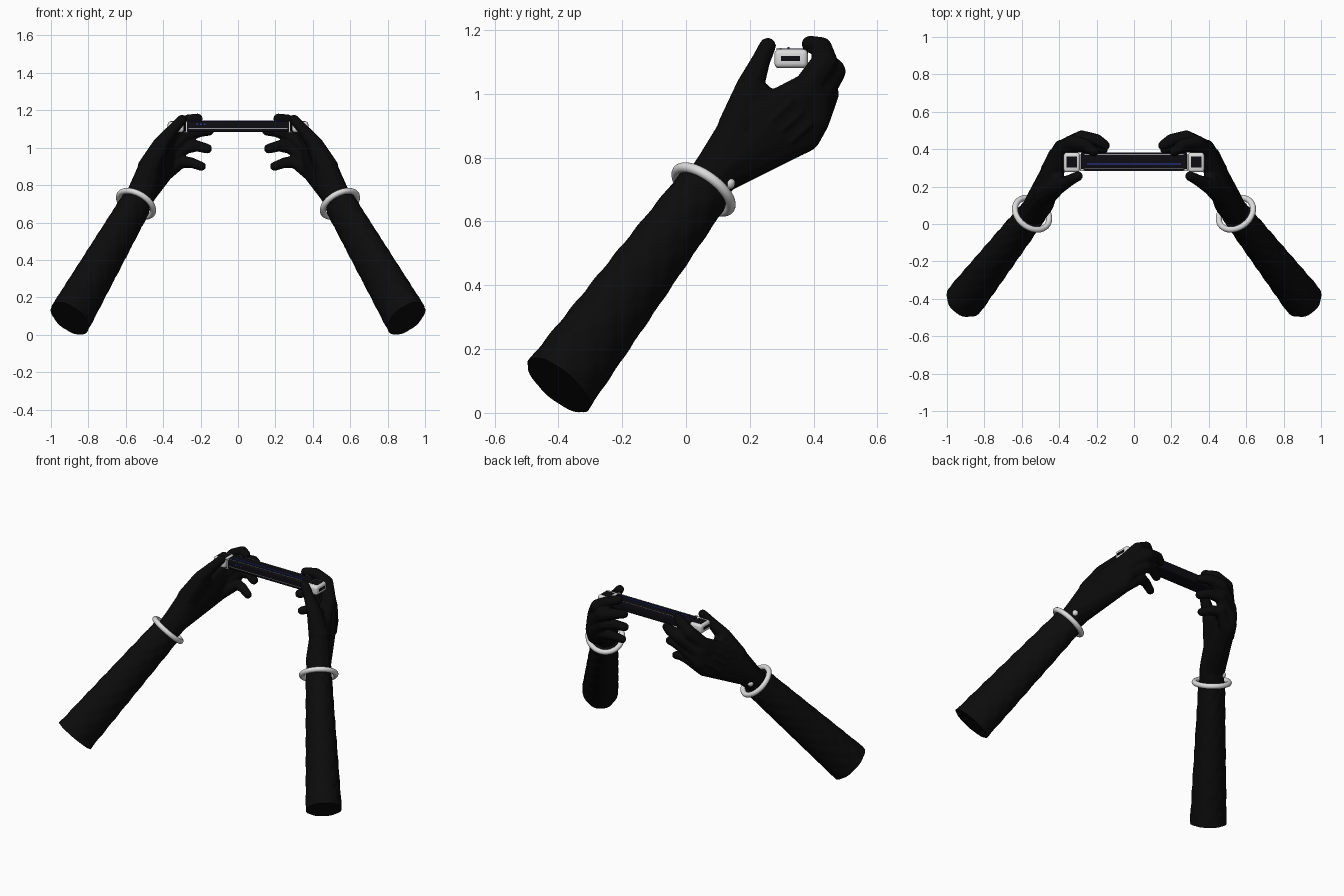
import bpy, bmesh, math
from mathutils import Vector, Matrix
from mathutils.bvhtree import BVHTree

if "Cube" in bpy.data.objects:
    bpy.data.objects.remove(bpy.data.objects["Cube"])


def material(name, rgb):
    m = bpy.data.materials.new(name)
    m.diffuse_color = (*rgb, 1)
    m.use_nodes = True
    m.node_tree.nodes["Principled BSDF"].inputs["Base Color"].default_value = m.diffuse_color
    return m


BLACK = material("glove black", (0.003, 0.003, 0.003))
SLEEVE = material("sleeve black", (0.0035, 0.0035, 0.0035))
SCREEN = material("device black", (0.004, 0.004, 0.006))
WHITE = material("off white", (0.72, 0.72, 0.72))
GREY = material("trim grey", (0.3, 0.3, 0.33))
BLUE = material("indicator blue", (0.03, 0.05, 0.45))


def finish(bm, name, mat, angle=40):
    bmesh.ops.recalc_face_normals(bm, faces=bm.faces)
    me = bpy.data.meshes.new(name)
    bm.to_mesh(me)
    bm.free()
    me.materials.append(mat)
    ob = bpy.data.objects.new(name, me)
    bpy.context.collection.objects.link(ob)
    bpy.ops.object.select_all(action='DESELECT')
    ob.select_set(True)
    bpy.context.view_layer.objects.active = ob
    bpy.ops.object.shade_smooth_by_angle(angle=math.radians(angle))
    return ob


def mirrored(ob):
    """Copy a right-hand part to the left side."""
    name = ob.name
    ob.name = "right_" + name
    twin = ob.copy()
    twin.data = ob.data.copy()
    twin.data.transform(Matrix.Scale(-1, 4, (1, 0, 0)))
    twin.data.flip_normals()
    twin.name = "left_" + name
    bpy.context.collection.objects.link(twin)


def hull(target, balls):
    """Add the convex hull of some balls (x, y, z, radius) to a bmesh."""
    bm = bmesh.new()
    for x, y, z, r in balls:
        bmesh.ops.create_icosphere(bm, subdivisions=2, radius=r,
                                   matrix=Matrix.Translation((x, y, z)))
    res = bmesh.ops.convex_hull(bm, input=bm.verts)
    junk = {g for g in res["geom_interior"] + res["geom_unused"]
            if isinstance(g, bmesh.types.BMVert)}
    bmesh.ops.delete(bm, geom=list(junk), context='VERTS')
    bmesh.ops.recalc_face_normals(bm, faces=bm.faces)
    me = bpy.data.meshes.new("tmp")
    bm.to_mesh(me)
    bm.free()
    target.from_mesh(me)
    bpy.data.meshes.remove(me)


def box(name, mat, x, y, z, bevel=0.0):
    bm = bmesh.new()
    bmesh.ops.create_cube(bm, size=1)
    for v in bm.verts:
        for i, (a, b) in enumerate((x, y, z)):
            v.co[i] = a if v.co[i] < 0 else b
    if bevel:
        bmesh.ops.bevel(bm, geom=bm.edges[:], offset=bevel, segments=3,
                        profile=0.5, affect='EDGES')
    return finish(bm, name, mat)


# forearm axis frame: along, sideways, upward
ELBOW, WRIST = Vector((0.9, -0.4, 0.087)), Vector((0.545, 0.055, 0.7))
along = (WRIST - ELBOW).normalized()
side = along.cross(Vector((0, 0, 1))).normalized()
up = side.cross(along)

# quilted sleeve: tapered tube with diamond padding
bm = bmesh.new()
SEG, ROWS, rings = 64, 72, []
for i in range(ROWS + 1):
    t = i / ROWS
    ring = []
    for j in range(SEG):
        a = 2 * math.pi * j / SEG
        p, q = 8 * a / 2 + t * 22, 8 * a / 2 - t * 22
        puff = 0.004 * (math.sqrt(abs(math.sin(p) * math.sin(q))) - 0.7)
        ra, rb = 0.107 - 0.030 * t + puff, 0.126 - 0.034 * t + puff
        ring.append(bm.verts.new(ELBOW.lerp(WRIST, t) + side * ra * math.cos(a)
                                 + up * rb * math.sin(a)))
    rings.append(ring)
for r0, r1 in zip(rings, rings[1:]):
    for j in range(SEG):
        k = (j + 1) % SEG
        bm.faces.new((r0[j], r0[k], r1[k], r1[j]))
bm.faces.new(rings[0])
bm.faces.new(rings[-1])
mirrored(finish(bm, "quilted_sleeve", SLEEVE, 50))

# bracelet ring around the wrist
bm = bmesh.new()
MAJ, MIN, n, k = 0.101, 0.016, 56, 14
turn = along.to_track_quat('Z', 'Y').to_matrix()
loops = []
for i in range(n):
    a = 2 * math.pi * i / n
    loops.append([bm.verts.new(WRIST + turn @ Vector((
        (MAJ + MIN * math.cos(b)) * math.cos(a),
        (MAJ + MIN * math.cos(b)) * math.sin(a), MIN * math.sin(b))))
        for b in (2 * math.pi * j / k for j in range(k))])
for i in range(n):
    l0, l1 = loops[i], loops[(i + 1) % n]
    for j in range(k):
        bm.faces.new((l0[j], l1[j], l1[(j + 1) % k], l0[(j + 1) % k]))
mirrored(finish(bm, "bracelet", WHITE))

# gloved hand: palm and finger hulls fused with a remesh
FINGERS = {
    "thumb": [(0.475, 0.16, 0.89, 0.065), (0.41, 0.20, 1.02, 0.045),
              (0.345, 0.233, 1.10, 0.031), (0.30, 0.256, 1.15, 0.027)],
    "index": [(0.39, 0.38, 1.02, 0.046), (0.335, 0.435, 1.10, 0.042),
              (0.265, 0.425, 1.145, 0.034), (0.215, 0.388, 1.156, 0.027)],
    "middle": [(0.38, 0.405, 0.98, 0.047), (0.28, 0.46, 1.07, 0.042),
               (0.20, 0.45, 1.09, 0.033), (0.155, 0.42, 1.09, 0.027)],
    "ring": [(0.385, 0.405, 0.92, 0.048), (0.285, 0.445, 1.00, 0.036),
             (0.22, 0.43, 1.01, 0.031), (0.165, 0.40, 0.995, 0.027)],
    "little": [(0.395, 0.375, 0.865, 0.048), (0.305, 0.42, 0.925, 0.035),
               (0.25, 0.405, 0.92, 0.029), (0.195, 0.38, 0.90, 0.025)],
}
bm = bmesh.new()
wrist = (0.51, 0.105, 0.765, 0.079)
hull(bm, [(0.54, 0.06, 0.707, 0.074), wrist])
hull(bm, [wrist, (0.43, 0.25, 0.95, 0.045), (0.475, 0.16, 0.89, 0.06)]
     + [FINGERS[f][0] for f in ("index", "middle", "ring", "little")])
hull(bm, [FINGERS["thumb"][0], FINGERS["thumb"][1], (0.41, 0.27, 0.97, 0.035)])
for chain in FINGERS.values():
    for a, b in zip(chain, chain[1:]):
        hull(bm, [a, b])
# three raised darts on the back of the hand
tree = BVHTree.FromBMesh(bm)
for dy, dz in ((0, 0), (0.03, -0.035), (0.06, -0.07)):
    ends = []
    for y, z in ((0.27 + dy, 0.92 + dz), (0.33 + dy, 0.975 + dz)):
        hit = tree.ray_cast(Vector((2, y, z)), Vector((-1, 0, 0)))[0]
        if hit:
            ends.append((*hit, 0.008))
    if len(ends) == 2:
        hull(bm, ends)
hand = finish(bm, "hand_source", BLACK)
mod = hand.modifiers.new("fuse", 'REMESH')
mod.mode, mod.voxel_size = 'VOXEL', 0.006
mod = hand.modifiers.new("soften", 'SMOOTH')
mod.factor, mod.iterations = 0.5, 5
dg = bpy.context.evaluated_depsgraph_get()
fused = bpy.data.meshes.new_from_object(hand.evaluated_get(dg))
bm = bmesh.new()
bm.from_mesh(fused)
bpy.data.objects.remove(hand)
mirrored(finish(bm, "gloved_hand", BLACK, 60))

# cuff button
bm = bmesh.new()
bmesh.ops.create_uvsphere(bm, u_segments=20, v_segments=12, radius=0.019,
                          matrix=Matrix.Translation((0.56, 0.135, 0.72)))
mirrored(finish(bm, "cuff_button", WHITE))

# handheld device: bar body, edge trims and indicator lines
box("device_body", SCREEN, (-0.285, 0.285), (0.286, 0.382), (1.084, 1.142), 0.008)
for i, y in enumerate((0.296, 0.370)):
    box(f"device_top_trim_{i}", GREY, (-0.265, 0.265), (y, y + 0.003), (1.139, 1.144))
box("device_front_trim", GREY, (-0.265, 0.265), (0.284, 0.288), (1.101, 1.104))
box("device_blue_strip", BLUE, (-0.25, 0.25), (0.318, 0.324), (1.14, 1.146))
for i in range(3):
    x = -0.222 + 0.02 * i
    box(f"device_blue_light_{i}", BLUE, (x, x + 0.008), (0.284, 0.288), (1.122, 1.128))

# white end caps with dark pad on top and dark slot at the end
mirrored(box("end_cap", WHITE, (0.289, 0.376), (0.277, 0.382), (1.081, 1.14), 0.015))
mirrored(box("cap_pad", SCREEN, (0.305, 0.361), (0.302, 0.362), (1.135, 1.142)))
mirrored(box("cap_slot", SCREEN, (0.370, 0.378), (0.298, 0.357), (1.103, 1.119)))
for i, z in enumerate(((1.081, 1.086), (1.139, 1.144))):
    mirrored(box(f"cap_joint_trim_{i}", WHITE, (0.270, 0.290), (0.284, 0.294), z))
mirrored(box("cap_joint_bar", WHITE, (0.272, 0.277), (0.283, 0.288), (1.085, 1.14)))
